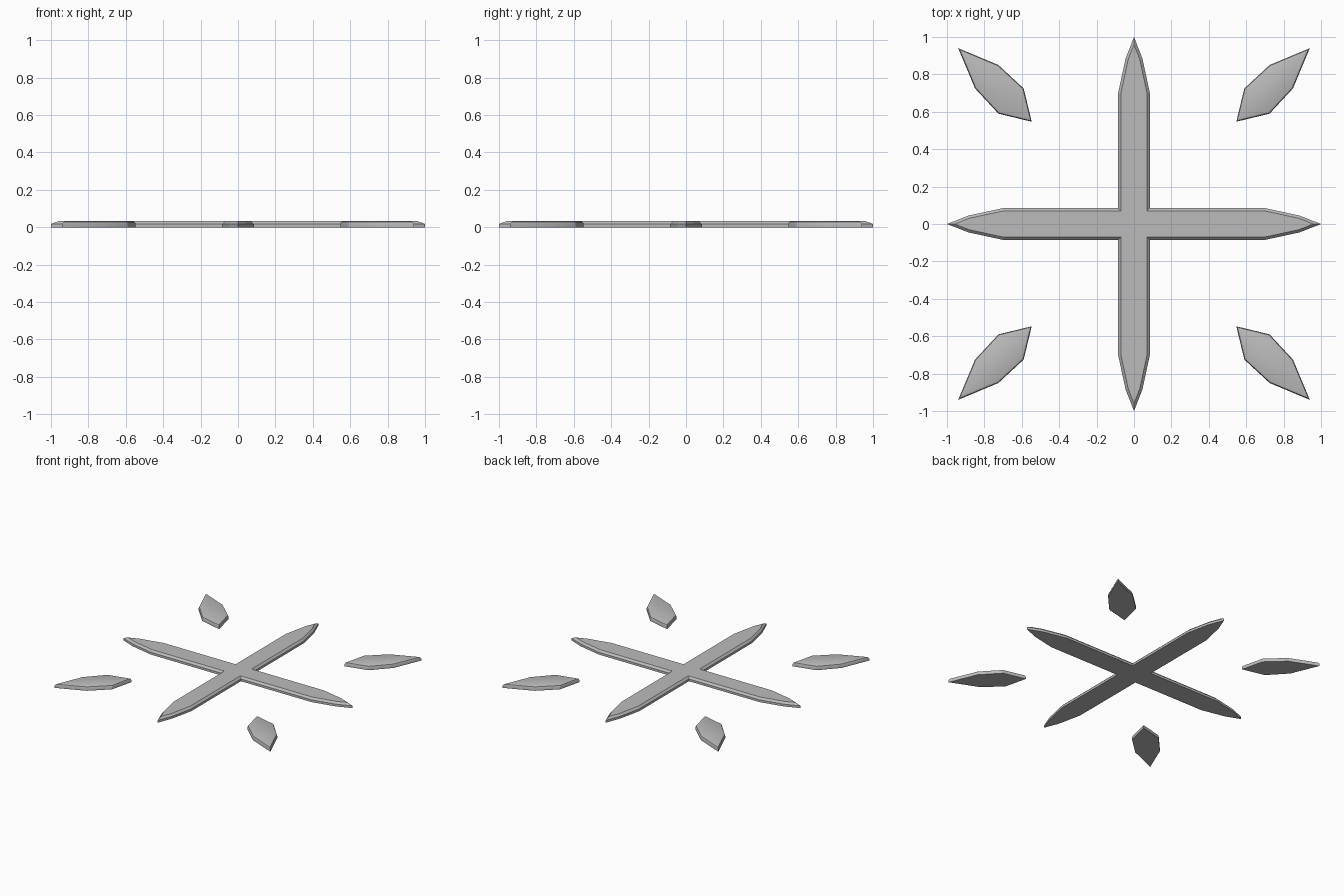
import bpy, bmesh, math
from mathutils import Vector, Matrix

if "Cube" in bpy.data.objects:
    bpy.data.objects.remove(bpy.data.objects["Cube"])

HEIGHT = 0.033
BEVEL = 0.015

grey = bpy.data.materials.new("light_grey")
grey.diffuse_color = (0.5, 0.5, 0.5, 1)
grey.use_nodes = True
grey.node_tree.nodes["Principled BSDF"].inputs["Base Color"].default_value = grey.diffuse_color


def inset(points, d):
    """Move a counter-clockwise outline inwards by d with mitred corners."""
    out = []
    for i, p in enumerate(points):
        a = (p - points[i - 1]).normalized()
        b = (points[(i + 1) % len(points)] - p).normalized()
        na, nb = Vector((-a.y, a.x)), Vector((-b.y, b.x))
        out.append(p + (na + nb) * d / (1 + na.dot(nb)))
    return out


def plate(name, points, segments, smooth):
    """Flat plate with a bevelled top edge."""
    bm = bmesh.new()
    rings = [[bm.verts.new((p.x, p.y, 0)) for p in points]]
    for s in range(segments + 1):
        t = math.pi / 2 * s / segments
        z = HEIGHT - BEVEL + BEVEL * math.sin(t)
        ring = inset(points, BEVEL * (1 - math.cos(t)))
        rings.append([bm.verts.new((p.x, p.y, z)) for p in ring])
    n = len(points)
    for low, high in zip(rings, rings[1:]):
        for i in range(n):
            j = (i + 1) % n
            bm.faces.new((low[i], low[j], high[j], high[i]))
    bm.faces.new(rings[-1])
    bm.faces.new(rings[0][::-1])
    mesh = bpy.data.meshes.new(name)
    bm.to_mesh(mesh)
    bm.free()
    mesh.materials.append(grey)
    obj = bpy.data.objects.new(name, mesh)
    bpy.context.collection.objects.link(obj)
    if smooth:
        bpy.ops.object.select_all(action='DESELECT')
        obj.select_set(True)
        bpy.context.view_layer.objects.active = obj
        bpy.ops.object.shade_smooth_by_angle(angle=math.radians(30))
    return obj


# Cross with four pointed arms
arm = [(0.085, -0.085), (0.70, -0.085), (0.885, -0.045),
       (1.0, 0), (0.885, 0.045), (0.70, 0.085)]
turns = [Matrix.Rotation(math.pi / 2 * k, 2) for k in range(4)]
plate("pointed_cross", [t @ Vector(p) for t in turns for p in arm], 1, False)

# Four separate leaf-shaped diamonds on the diagonals
leaf = [(0.94, 0.94), (0.725, 0.85), (0.59, 0.725),
        (0.547, 0.547), (0.725, 0.59), (0.85, 0.725)]
for k, t in enumerate(turns):
    plate(f"corner_leaf_{k + 1}", [t @ Vector(p) for p in leaf], 2, True)
